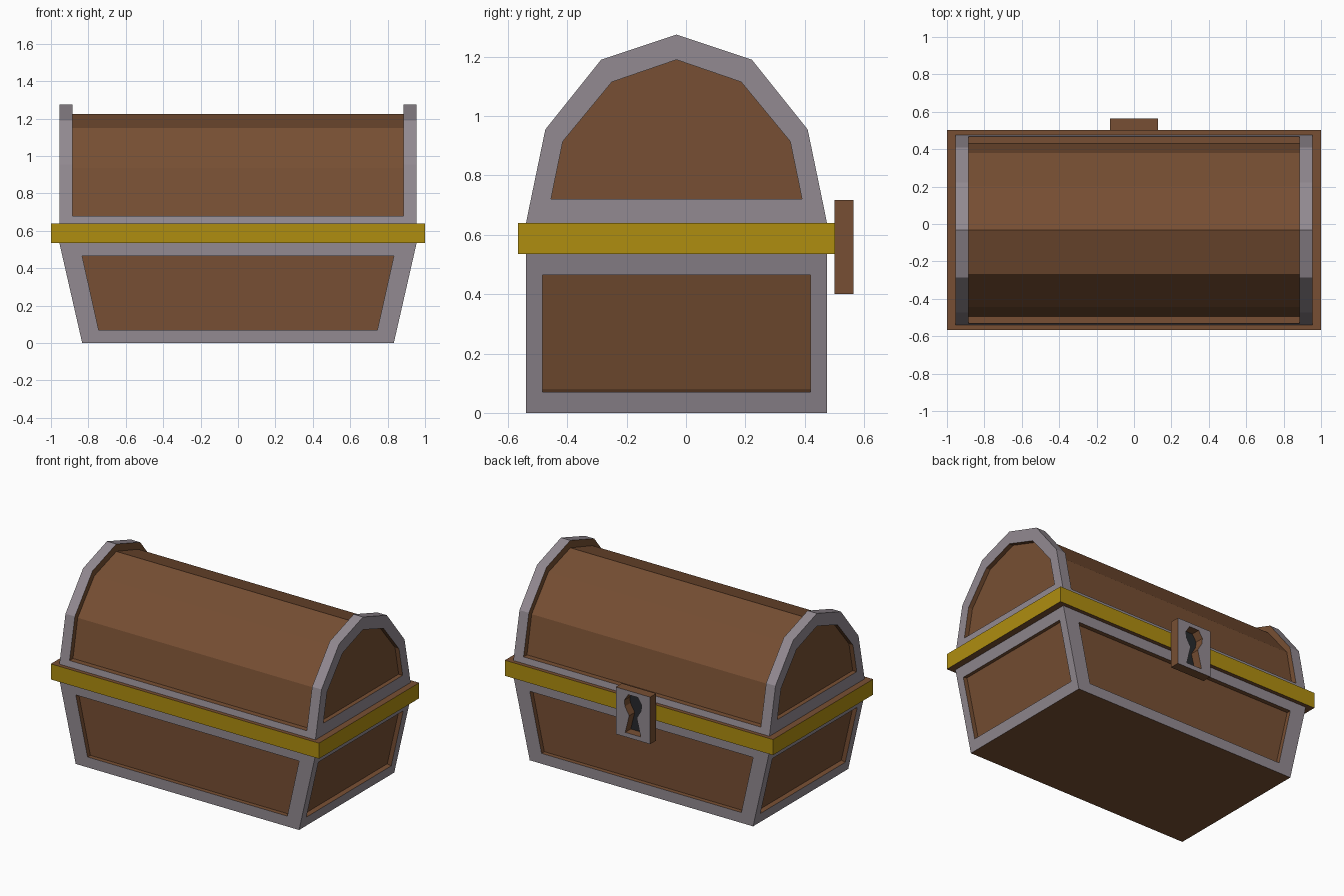
import bpy, bmesh
from mathutils import Vector

if "Cube" in bpy.data.objects:
    bpy.data.objects.remove(bpy.data.objects["Cube"])


def material(name, rgb):
    m = bpy.data.materials.new(name)
    m.diffuse_color = (*rgb, 1)
    m.use_nodes = True
    m.node_tree.nodes["Principled BSDF"].inputs["Base Color"].default_value = m.diffuse_color
    return m


MATS = [material("wood_brown", (0.185, 0.078, 0.033)),
        material("iron_grey", (0.29, 0.255, 0.285)),
        material("gold", (0.43, 0.27, 0.005)),
        material("keyhole_dark", (0.02, 0.022, 0.026))]
WOOD, IRON, GOLD, DARK = range(4)
CY = -0.032      # centre line of the chest in y
HALF_Y = 0.507


def finish(name, bm):
    bmesh.ops.remove_doubles(bm, verts=bm.verts, dist=0.0002)
    bmesh.ops.recalc_face_normals(bm, faces=bm.faces)
    me = bpy.data.meshes.new(name)
    bm.to_mesh(me)
    bm.free()
    for m in MATS:
        me.materials.append(m)
    ob = bpy.data.objects.new(name, me)
    bpy.context.collection.objects.link(ob)
    return ob


def face(bm, pts, mat):
    f = bm.faces.new([bm.verts.new(p) for p in pts])
    f.material_index = mat


def bridge(bm, a, b, mat, closed=True):
    n = len(a)
    for i in range(n if closed else n - 1):
        j = (i + 1) % n
        face(bm, [a[i], a[j], b[j], b[i]], mat)


def framed_panel(bm, outer, inner, push):
    """Iron frame around a sunken wooden panel."""
    sunk = [Vector(p) + Vector(push) for p in inner]
    bridge(bm, outer, inner, IRON)
    bridge(bm, inner, sunk, WOOD)
    face(bm, sunk, WOOD)


# Lower body: tapered box with a framed panel on each of four sides
bm = bmesh.new()
BH = 0.535


def side_x(z):
    return 0.833 + 0.122 * z / BH


for s in (-1, 1):
    y = CY + s * HALF_Y
    framed_panel(bm,
                 [(-side_x(0), y, 0), (side_x(0), y, 0), (side_x(BH), y, BH), (-side_x(BH), y, BH)],
                 [(-0.745, y, 0.07), (0.745, y, 0.07), (0.833, y, 0.465), (-0.833, y, 0.465)],
                 (0, -s * 0.03, 0))
    framed_panel(bm,
                 [(s * side_x(z), CY + a * HALF_Y, z) for a, z in ((-1, 0), (1, 0), (1, BH), (-1, BH))],
                 [(s * side_x(z), CY + a * 0.452, z)
                  for a, z in ((-1, 0.07), (1, 0.07), (1, 0.465), (-1, 0.465))],
                 (-s * 0.0293, 0, 0.0067))
for z in (0, BH):
    face(bm, [(a * side_x(z), CY + b * HALF_Y, z)
              for a, b in ((-1, -1), (1, -1), (1, 1), (-1, 1))], WOOD)
finish("chest_body", bm)

# Band around the rim: gold sides, wooden top and bottom
bm = bmesh.new()
bmesh.ops.create_cube(bm, size=1)
for v in bm.verts:
    v.co = (v.co.x * 2, CY + v.co.y * 1.067, 0.5875 + v.co.z * 0.105)
bm.normal_update()
for f in bm.faces:
    f.material_index = WOOD if abs(f.normal.z) > 0.5 else GOLD
finish("rim_band", bm)

# Lid: iron end arches with sunken panels, and a recessed wooden barrel between


def mirrored(half):
    return half + [(-y, z) for y, z in half[-2::-1]]


arch = mirrored([(-0.507, 0.64), (-0.499, 0.68), (-0.442, 0.955), (-0.254, 1.19), (0, 1.275)])
opening = mirrored([(-0.423, 0.72), (-0.418, 0.745), (-0.383, 0.915), (-0.218, 1.115), (0, 1.19)])
barrel = mirrored([(-0.462, 0.68), (-0.412, 0.935), (-0.235, 1.15), (0, 1.225)])
XO, XI = 0.955, 0.885


def at(profile, x):
    return [(x, CY + y, z) for y, z in profile]


bm = bmesh.new()
for s in (-1, 1):
    framed_panel(bm, at(arch, s * XO), at(opening, s * XO), (-s * 0.03, 0, 0))
    bridge(bm, at(arch, s * XO), at(arch, s * XI), IRON)
    bridge(bm, at(arch[1:-1], s * XI), at(barrel, s * XI), WOOD, closed=False)
bridge(bm, at(barrel, -XI), at(barrel, XI), WOOD, closed=False)
for outer, ledge, inner in ((arch[0], arch[1], barrel[0]), (arch[-1], arch[-2], barrel[-1])):
    bridge(bm, at([outer, ledge], -XI), at([outer, ledge], XI), IRON, closed=False)
    bridge(bm, at([ledge, inner], -XI), at([ledge, inner], XI), WOOD, closed=False)
base = [arch[0], arch[-1]]
bridge(bm, at(base, -XI), at(base, XI), WOOD, closed=False)
finish("lid", bm)

# Lock plate on the back with a keyhole cut through it
half_hole = [(0.035, 0.69), (0.065, 0.645), (0.06, 0.605), (0.028, 0.55), (0.058, 0.43)]
hole = half_hole + [(-x, z) for x, z in reversed(half_hole)]
rect = [(-0.128, 0.40), (0.128, 0.40), (0.128, 0.717), (-0.128, 0.717)]
bm = bmesh.new()
edges = []
for loop in (rect, hole):
    vs = [bm.verts.new((x, 0.565, z)) for x, z in loop]
    edges += [bm.edges.new((vs[i], vs[(i + 1) % len(vs)])) for i in range(len(vs))]
bmesh.ops.triangle_fill(bm, edges=edges, use_beauty=True, normal=(0, 1, 0))
ext = bmesh.ops.extrude_face_region(bm, geom=bm.faces[:], use_keep_orig=True)
for g in ext["geom"]:
    if isinstance(g, bmesh.types.BMVert):
        g.co.y = 0.50
bmesh.ops.recalc_face_normals(bm, faces=bm.faces)
for f in bm.faces:
    f.material_index = IRON if f.calc_center_median().y > 0.56 else WOOD
finish("lock_plate", bm)

# Dark floor of the keyhole
bm = bmesh.new()
face(bm, [(x, 0.506, z) for x, z in hole], DARK)
finish("keyhole_floor", bm)
